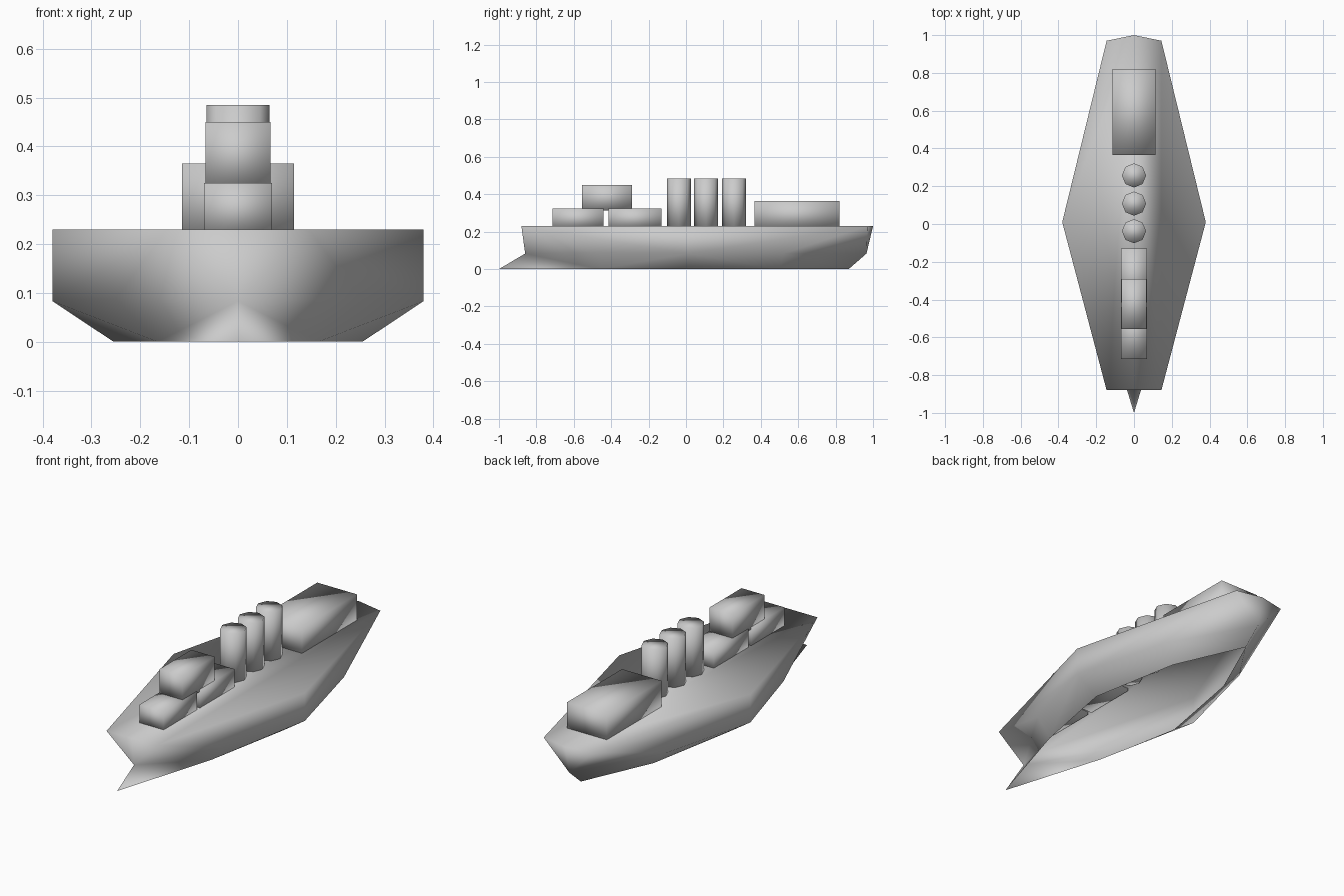
import bpy, bmesh

if "Cube" in bpy.data.objects:
    bpy.data.objects.remove(bpy.data.objects["Cube"])

def finish(name, bm):
    bmesh.ops.recalc_face_normals(bm, faces=bm.faces)
    for f in bm.faces:
        f.smooth = True
    me = bpy.data.meshes.new(name)
    bm.to_mesh(me)
    bm.free()
    ob = bpy.data.objects.new(name, me)
    bpy.context.collection.objects.link(ob)
    return ob

def block(name, hx, y0, y1, z0, z1):
    bm = bmesh.new()
    bmesh.ops.create_cube(bm, size=1)
    for v in bm.verts:
        v.co = (v.co.x * 2 * hx,
                (y0 + y1) / 2 + v.co.y * (y1 - y0),
                (z0 + z1) / 2 + v.co.z * (z1 - z0))
    return finish(name, bm)

# Hull: half of an open-bottomed shell, with deck, chine and keel outlines
points = {
    "d0": (0, -.88, .23), "d1": (.145, -.88, .23), "d2": (.38, .01, .23),
    "d3": (.145, .97, .23), "d4": (0, 1.0, .23),
    "c0": (0, -.86, .083), "c1": (.25, -.45, .088), "c2": (.38, .01, .083),
    "c3": (.25, .52, .083), "c4": (0, .965, .083),
    "k0": (0, -1.0, 0), "k1": (.165, -.46, 0), "k2": (.255, .01, 0),
    "k3": (.165, .5, 0), "k4": (0, .87, 0),
}
faces = [
    "d0 d1 d2 d3 d4",                                    # deck
    "d0 c0 d1", "d1 c0 c1", "d1 c1 c2", "d1 c2 d2",      # bow side
    "d2 c2 d3", "d3 c2 c3", "d3 c3 c4", "d3 c4 d4",      # stern side
    "c0 k0 k1", "c0 k1 c1", "c1 k1 c2", "c2 k1 k2",      # lower bow
    "c2 k2 k3", "c2 k3 c3", "c3 k3 k4", "c3 k4 c4",      # lower stern
]
bm = bmesh.new()
vert = {k: bm.verts.new(p) for k, p in points.items()}
for f in faces:
    bm.faces.new([vert[k] for k in f.split()])
# Mirror to the other side and weld the centreline
geom = bmesh.ops.duplicate(bm, geom=bm.verts[:] + bm.edges[:] + bm.faces[:])["geom"]
for v in geom:
    if isinstance(v, bmesh.types.BMVert):
        v.co.x *= -1
bmesh.ops.remove_doubles(bm, verts=bm.verts, dist=1e-4)
finish("hull", bm)

# Deck houses
block("front_cabin", .07, -.715, -.44, .215, .325)
block("middle_cabin", .07, -.415, -.13, .215, .325)
block("bridge", .067, -.555, -.29, .313, .45)
block("rear_cabin", .115, .365, .82, .215, .365)

# Three eight-sided funnels
for i, y in enumerate((-.038, .108, .257)):
    bm = bmesh.new()
    bmesh.ops.create_cone(bm, cap_ends=True, segments=8, radius1=.064, radius2=.064, depth=.27)
    bmesh.ops.translate(bm, verts=bm.verts, vec=(0, y, .35))
    finish(f"funnel_{i + 1}", bm)
